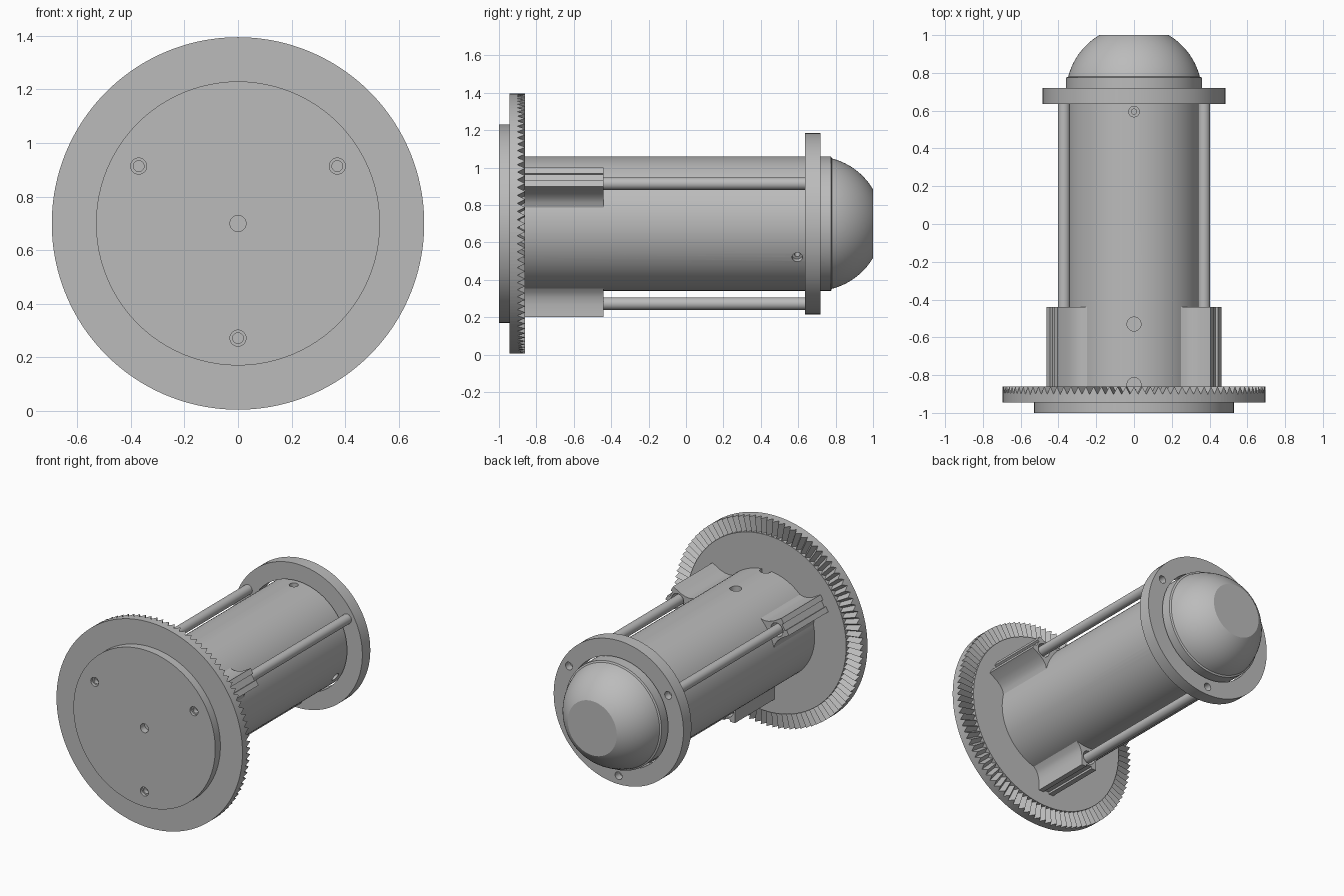
import bpy, bmesh, math
from mathutils import Vector

if "Cube" in bpy.data.objects:
    bpy.data.objects.remove(bpy.data.objects["Cube"])

AXIS = Vector((0, 0, 0.7))
ROD_R = 0.428
ROD_ANGLES = [math.radians(a) for a in (30, 150, 270)]
PIN_ANGLES = [math.radians(a) for a in (90, 210, 330)]

grey = bpy.data.materials.new("plain grey")
grey.use_nodes = True
grey.diffuse_color = (0.5, 0.5, 0.5, 1)
grey.node_tree.nodes["Principled BSDF"].inputs["Base Color"].default_value = (0.5, 0.5, 0.5, 1)


def radial(angle, r, y=0.0):
    """Point at a given angle and radius around the long axis."""
    return Vector((r * math.cos(angle), y, r * math.sin(angle)))


def finish(name, bm, loc=AXIS):
    bmesh.ops.remove_doubles(bm, verts=bm.verts, dist=1e-5)
    bmesh.ops.recalc_face_normals(bm, faces=bm.faces)
    mesh = bpy.data.meshes.new(name)
    bm.to_mesh(mesh)
    bm.free()
    mesh.materials.append(grey)
    ob = bpy.data.objects.new(name, mesh)
    ob.location = loc
    bpy.context.collection.objects.link(ob)
    return ob


def skin(bm, rings, closed=False):
    pairs = list(zip(rings, rings[1:]))
    if closed:
        pairs.append((rings[-1], rings[0]))
    for a, b in pairs:
        for i in range(len(a)):
            j = (i + 1) % len(a)
            bm.faces.new((a[i], a[j], b[j], b[i]))


def lathe(name, profile, loc=AXIS, n=96, ring=False):
    """Turn an (r, y) profile around the y axis; a ring profile closes on itself."""
    bm = bmesh.new()
    rings = [[bm.verts.new(radial(math.tau * i / n, r, y)) for i in range(n)]
             for r, y in profile]
    skin(bm, rings, ring)
    if not ring:
        bm.faces.new(rings[0])
        bm.faces.new(rings[-1])
    return finish(name, bm, loc)


def select_only(ob):
    bpy.ops.object.select_all(action='DESELECT')
    ob.select_set(True)
    bpy.context.view_layer.objects.active = ob


def drill(ob, point, direction, r, depth, inner_r=None, inner_depth=0):
    """Cut a round hole, with an optional narrower bore at its bottom."""
    profile = [(r, -0.05), (r, depth)]
    if inner_r:
        profile += [(inner_r, depth), (inner_r, inner_depth)]
    cutter = lathe("hole_cutter", profile, AXIS + point, 32)
    cutter.hide_render = True
    cutter.rotation_mode = 'QUATERNION'
    cutter.rotation_quaternion = Vector((0, 1, 0)).rotation_difference(direction)
    bpy.context.view_layer.update()
    select_only(ob)
    mod = ob.modifiers.new("hole", 'BOOLEAN')
    mod.operation = 'DIFFERENCE'
    mod.solver = 'EXACT'
    mod.object = cutter
    bpy.ops.object.modifier_apply(modifier=mod.name)
    bpy.data.objects.remove(cutter)


def smooth(ob):
    select_only(ob)
    bpy.ops.object.shade_smooth_by_angle(angle=math.radians(30))


BACK, FRONT = Vector((0, 1, 0)), Vector((0, -1, 0))

# Front hub with a centre hole and three screw holes
hub = lathe("front_hub", [(0.53, -1.0), (0.53, -0.94)])
drill(hub, Vector((0, -1, 0)), BACK, 0.03, 0.045)
for a in ROD_ANGLES:
    drill(hub, radial(a, ROD_R, -1), BACK, 0.03, 0.02, 0.02, 0.05)
smooth(hub)

# Crown gear: V grooves around the rim of its back face
TEETH = 100
bm = bmesh.new()


def gear_ring(r, peak, valley):
    return [bm.verts.new(radial(math.pi * i / TEETH, r, valley if i % 2 else peak))
            for i in range(2 * TEETH)]


gear_rings = [gear_ring(0.695, -0.945, -0.945), gear_ring(0.695, -0.86, -0.902),
              gear_ring(0.595, -0.86, -0.895), gear_ring(0.595, -0.86, -0.86)]
skin(bm, gear_rings)
bm.faces.new(gear_rings[0])
bm.faces.new(gear_rings[-1])
crown_gear = finish("crown_gear", bm)

# Main barrel with a truncated round end
dome = [(math.sqrt(0.36 ** 2 - (y - 0.69) ** 2), y)
        for y in (0.78 + 0.22 * math.sin(math.pi / 2 * i / 14) for i in range(15))]
barrel = lathe("barrel", [(0.36, -0.865), (0.36, 0.775)] + dome)
for a in PIN_ANGLES:
    drill(barrel, radial(a, 0.36, 0.595), -radial(a, 1), 0.028, 0.03, 0.014, 0.1)
for y in (-0.53, -0.85):
    drill(barrel, Vector((0, y, 0.36)), Vector((0, 0, -1)), 0.037, 0.06)
smooth(barrel)

# Loose collar near the round end
collar = lathe("rear_collar", [(0.37, 0.635), (0.485, 0.635), (0.485, 0.72), (0.37, 0.72)],
               ring=True)
for a in ROD_ANGLES:
    drill(collar, radial(a, ROD_R, 0.72), FRONT, 0.026, 0.05)
smooth(collar)

# Three tie rods, each held in a flared, grooved bracket
half = [(0.12, 0.32), (0.1, 0.346), (0.08, 0.366), (0.066, 0.395), (0.058, 0.435),
        (0.058, 0.5), (0.022, 0.5), (0.022, 0.486)]
outline = half + [(-t, r) for t, r in reversed(half)]
for k, a in enumerate(ROD_ANGLES, 1):
    rod = lathe(f"tie_rod_{k}", [(0.033, -0.6), (0.033, 0.65)], AXIS + radial(a, ROD_R), 32)
    smooth(rod)
    bm = bmesh.new()
    ends = [[bm.verts.new(radial(a, r, y) + radial(a + math.pi / 2, t)) for t, r in outline]
            for y in (-0.865, -0.44)]
    skin(bm, ends)
    for end in ends:
        bm.faces.new(end)
    bracket = finish(f"rod_bracket_{k}", bm)
    drill(bracket, radial(a, ROD_R, -0.44), FRONT, 0.046, 0.06)
    smooth(bracket)
